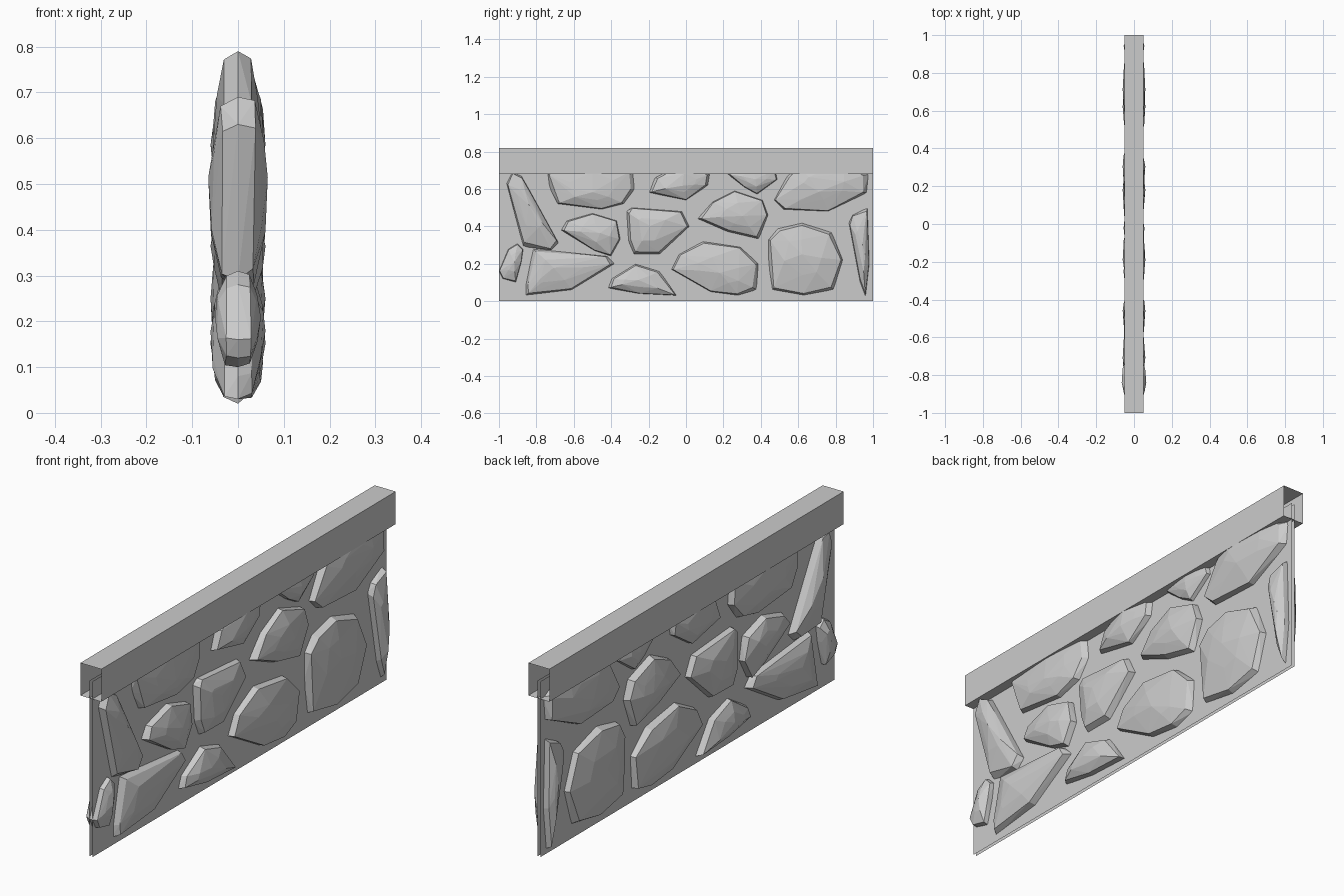
import bpy, bmesh, random
from mathutils import Vector

random.seed(4)
if "Cube" in bpy.data.objects:
    bpy.data.objects.remove(bpy.data.objects["Cube"])

stone_grey = bpy.data.materials.new("stone_grey")
stone_grey.use_nodes = True
grey = (0.6, 0.6, 0.6, 1)
stone_grey.diffuse_color = grey
stone_grey.node_tree.nodes["Principled BSDF"].inputs["Base Color"].default_value = grey


def finish(name, bm):
    bmesh.ops.recalc_face_normals(bm, faces=bm.faces)
    mesh = bpy.data.meshes.new(name)
    bm.to_mesh(mesh)
    bm.free()
    mesh.materials.append(stone_grey)
    obj = bpy.data.objects.new(name, mesh)
    bpy.context.collection.objects.link(obj)


def sleeve(name, half, bottom, top, hidden):
    """Box along y, with the faces pointing in the hidden directions left out."""
    bm = bmesh.new()
    bmesh.ops.create_cube(bm, size=2)
    bm.normal_update()
    drop = [f for f in bm.faces if any(f.normal.dot(Vector(d)) > 0.9 for d in hidden)]
    bmesh.ops.delete(bm, geom=drop, context="FACES")
    for v in bm.verts:
        v.co.x *= half
        v.co.z = top if v.co.z > 0 else bottom
    finish(name, bm)


def stone(name, outline, shift=(0, 0), depth=0.06):
    """Faceted stone through the wall: outline, bevelled rings and a crown on each side."""
    bm = bmesh.new()
    count = len(outline)
    cy = sum(p[0] for p in outline) / count
    cz = sum(p[1] for p in outline) / count
    for y, z in outline:
        bm.verts.new((0, y, z))
    for side in (-1, 1):
        for scale, level in ((0.94, 0.55), (0.5, 0.86)):
            for y, z in outline:
                s = scale * random.uniform(0.93, 1.03)
                lean = (1 - scale) * 0.6
                bm.verts.new((side * depth * level * random.uniform(0.88, 1.08),
                              cy + (y - cy) * s + shift[0] * lean,
                              cz + (z - cz) * s + shift[1] * lean))
        bm.verts.new((side * depth, cy + shift[0], cz + shift[1]))
    hull = bmesh.ops.convex_hull(bm, input=bm.verts)
    loose = {v for v in hull["geom_interior"] + hull["geom_unused"]
             if isinstance(v, bmesh.types.BMVert)}
    bmesh.ops.delete(bm, geom=list(loose), context="VERTS")
    finish(name, bm)


# Hollow coping and the thin wall sheets, open at both ends
ends = [(0, 1, 0), (0, -1, 0)]
sleeve("coping", 0.05, 0.68, 0.82, ends)
sleeve("wall_core", 0.007, 0, 0.755, ends + [(0, 0, 1), (0, 0, -1)])

# Bottom course
stone("end_pebble", [(-.9, .31), (-.87, .28), (-.88, .21), (-.91, .1),
                     (-.98, .12), (-1, .16), (-.95, .28)], (.01, 0), .05)
stone("low_wide_stone", [(-.82, .28), (-.42, .24), (-.38, .2), (-.61, .06),
                         (-.86, .03), (-.86, .08)], (-.05, .03))
stone("low_wedge_stone", [(-.42, .07), (-.4, .12), (-.27, .2), (-.14, .16),
                          (-.05, .03), (-.25, .04)], (0, .01), .055)
stone("low_middle_stone", [(-.08, .17), (-.04, .25), (.09, .32), (.29, .29),
                           (.39, .2), (.38, .06), (.28, .03), (.13, .05)], (0, -.02))
stone("boulder", [(.44, .33), (.49, .39), (.62, .42), (.78, .37), (.84, .22),
                  (.79, .06), (.63, .03), (.46, .06), (.44, .19)], (.01, .02))
stone("end_shard", [(.87, .42), (.89, .46), (.97, .5), (.98, .2),
                    (.96, .02), (.93, .1)], (.01, .02), .055)

# Middle course
stone("slanted_stone", [(-.96, .63), (-.93, .69), (-.88, .67), (-.84, .6),
                        (-.68, .31), (-.72, .27), (-.87, .29)], (0, .02), .065)
stone("middle_left_stone", [(-.67, .38), (-.64, .43), (-.5, .47), (-.37, .43),
                            (-.35, .33), (-.4, .24), (-.49, .27)], (.03, 0))
stone("middle_stone", [(-.32, .48), (-.29, .5), (-.02, .48), (.02, .4),
                       (-.14, .25), (-.28, .25), (-.31, .32)], (0, .02))
stone("middle_right_stone", [(.06, .44), (.14, .53), (.26, .59), (.41, .54),
                             (.44, .46), (.39, .33), (.22, .37)], (.03, -.01))

# Top course, tucked into the coping
stone("top_left_stone", [(-.74, .68), (-.73, .6), (-.69, .52), (-.45, .49), (-.33, .52),
                         (-.27, .6), (-.28, .7), (-.5, .79)], (0, -.03), .055)
stone("top_small_stone", [(-.2, .58), (-.17, .66), (0, .74), (.13, .68),
                          (.12, .62), (0, .54)], (0, -.02), .055)
stone("top_pebble", [(.22, .68), (.31, .61), (.38, .57), (.49, .65),
                     (.48, .7), (.35, .76)], (0, -.01), .045)
stone("top_right_stone", [(.47, .54), (.52, .49), (.76, .48), (.97, .58), (.98, .68),
                          (.85, .75), (.6, .73), (.54, .67)], (0, -.03), .06)
